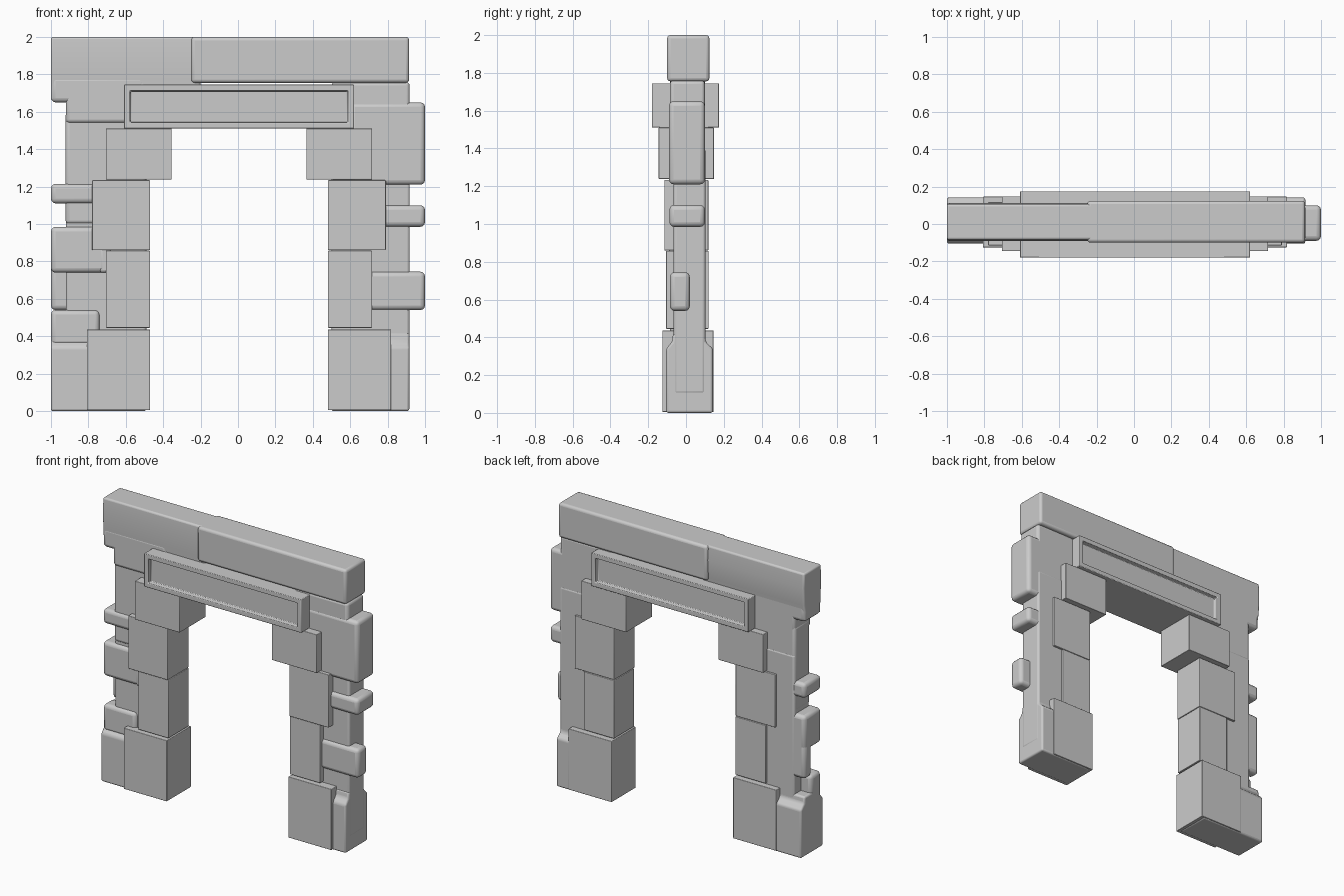
import bpy, bmesh

if "Cube" in bpy.data.objects:
    bpy.data.objects.remove(bpy.data.objects["Cube"])

def finish(name, bm, bevel, segs=3):
    bmesh.ops.recalc_face_normals(bm, faces=bm.faces)
    me = bpy.data.meshes.new(name)
    bm.to_mesh(me)
    bm.free()
    ob = bpy.data.objects.new(name, me)
    bpy.context.collection.objects.link(ob)
    mod = ob.modifiers.new("bevel", 'BEVEL')
    mod.width, mod.segments = bevel, segs
    mod.limit_method = 'ANGLE'
    bpy.ops.object.select_all(action='DESELECT')
    ob.select_set(True)
    bpy.context.view_layer.objects.active = ob
    bpy.ops.object.shade_smooth_by_angle()
    return ob

def prism(name, profile, x0, x1, bevel=0.012):
    """Extrude a (y, z) outline along x."""
    bm = bmesh.new()
    a = [bm.verts.new((x0, y, z)) for y, z in profile]
    b = [bm.verts.new((x1, y, z)) for y, z in profile]
    n = len(profile)
    bm.faces.new(a)
    bm.faces.new(b[::-1])
    for i in range(n):
        bm.faces.new((a[i], b[i], b[(i + 1) % n], a[(i + 1) % n]))
    return finish(name, bm, bevel)

def box(name, x0, x1, y0, y1, z0, z1, bevel=0.012):
    return prism(name, [(y0, z0), (y1, z0), (y1, z1), (y0, z1)], x0, x1, bevel)

# Top beam, two slightly different lengths, flared out above the wall
def beam(name, x0, x1, y0, y1, z):
    prism(name, [(-.08, 1.66), (.095, 1.66), (.095, z - .02), (y1 - .006, z + .035), (y1, 1.9),
                 (y1 - .006, 2), (y0 + .006, 2), (y0, 1.9), (y0 + .006, z + .035), (-.08, z - .02)],
          x0, x1, .012)
beam("beam_left", -1, -.2, -.09, .112, 1.74)
box("beam_right", -.25, .915, -.1, .124, 1.755, 2, .018)

# Name panel with recessed field on front and back
bm = bmesh.new()
bmesh.ops.create_cube(bm, size=1)
for v in bm.verts:
    v.co = (.005 + v.co.x * 1.23, -.0025 + v.co.y * .355, 1.6275 + v.co.z * .235)
bm.normal_update()
faces = [f for f in bm.faces if abs(f.normal.y) > .9]
bmesh.ops.inset_individual(bm, faces=faces, thickness=.045, depth=0)
bmesh.ops.inset_individual(bm, faces=faces, thickness=.006, depth=-.03)
finish("lintel_panel", bm, .004, 2)

# Dressed jamb blocks: inner x, outer x, y range, z range
jambs = [("capital", .36, .712, -.145, .148, 1.238, 1.51),
         ("upper_jamb", .475, .785, -.115, .118, .86, 1.234),
         ("middle_jamb", .475, .712, -.106, .12, .445, .857),
         ("foot_block", .475, .813, -.125, .146, .005, .436)]
for name, a, b, y0, y1, z0, z1 in jambs:
    for side, s in (("left", -1), ("right", 1)):
        xs = sorted((s * a + .005, s * b + .005))
        box(f"{name}_{side}", *xs, y0, y1, z0, z1, .004)

# Rough wall behind the jambs: core, upper wall and flared foot
foot = [(-.105, 0), (.142, 0), (.142, .34), (.105, .375), (.1, .42), (-.068, .42), (-.075, .375), (-.105, .34)]
for side, a, b, edge in (("left", -.92, -.49, -1), ("right", .5, .918, .916)):
    box(f"wall_core_{side}", a, b, -.066, .103, .1, 1.4, .015)
    box(f"wall_top_{side}", a, b, -.085, .1, 1.22 if side == "right" else 1.54, 1.76, .02)
    xs = sorted((a if side == "right" else b, edge))
    if side == "right":
        xs = [.5, edge]
    prism(f"wall_foot_{side}", foot, *xs, .012)
box("wall_middle_left", -.922, -.49, -.074, .1, 1.0, 1.6, .02)

# Toothed end stones, left side
for name, x1, y0, y1, z0, z1 in [
        ("a", -.5, -.085, .1, 1.65, 1.79),
        ("b", -.6, -.088, .1, 1.11, 1.215),
        ("c", -.7, -.088, .1, .74, .985),
        ("d", -.8, .02, .1, .54, .8),
        ("e", -.74, -.085, .03, .35, .54)]:
    box("left_tooth_" + name, -1, x1, y0, y1, z0, z1, .025)
box("left_infill", -.74, -.68, -.09, 0, .74, .87, .015)

# Toothed end stones, right side
for name, x0, y0, y1, z0, z1 in [
        ("a", .6, -.09, .1, 1.21, 1.65),
        ("b", .65, -.088, .1, .985, 1.1),
        ("c", .65, -.085, .02, .54, .745)]:
    box("right_tooth_" + name, x0, 1, y0, y1, z0, z1, .025)
